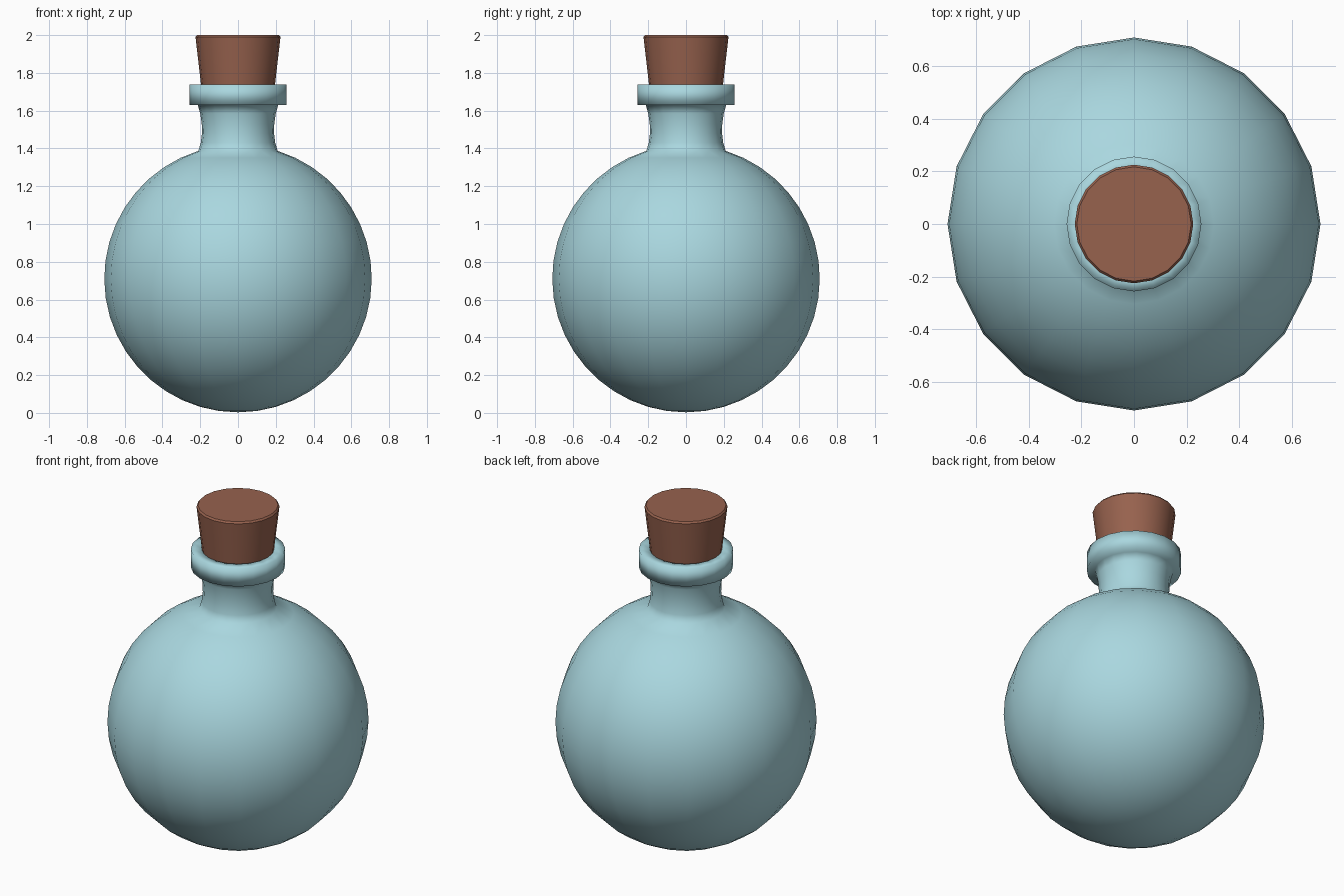
import bpy, bmesh, math

if "Cube" in bpy.data.objects:
    bpy.data.objects.remove(bpy.data.objects["Cube"])

SEG = 20


def material(name, rgb):
    m = bpy.data.materials.new(name)
    m.diffuse_color = (*rgb, 1)
    m.use_nodes = True
    m.node_tree.nodes["Principled BSDF"].inputs["Base Color"].default_value = m.diffuse_color
    return m


def lathe(name, profile, mat, sharp_angle):
    """Revolve (radius, z) points around z; radius 0 makes a pole."""
    bm = bmesh.new()
    rings = []
    for r, z in profile:
        if r == 0:
            rings.append([bm.verts.new((0, 0, z))] * SEG)
        else:
            rings.append([bm.verts.new((r * math.cos(2 * math.pi * i / SEG),
                                        r * math.sin(2 * math.pi * i / SEG), z))
                          for i in range(SEG)])
    for a, b in zip(rings, rings[1:]):
        for i in range(SEG):
            j = (i + 1) % SEG
            bm.faces.new(list(dict.fromkeys((a[i], a[j], b[j], b[i]))))
    bmesh.ops.recalc_face_normals(bm, faces=bm.faces)
    mesh = bpy.data.meshes.new(name)
    bm.to_mesh(mesh)
    bm.free()
    mesh.materials.append(mat)
    ob = bpy.data.objects.new(name, mesh)
    bpy.context.collection.objects.link(ob)
    bpy.context.view_layer.objects.active = ob
    ob.select_set(True)
    bpy.ops.object.shade_smooth_by_angle(angle=math.radians(sharp_angle))
    ob.select_set(False)
    return ob


glass = material("pale blue glass", (0.40, 0.68, 0.74))
cork = material("brown cork", (0.31, 0.122, 0.076))

# Round belly, from the bottom pole up to the neck
R, CZ, STEPS = 0.708, 0.711, 20
end = math.pi - math.asin(0.21 / R)
belly = [(0, CZ - R)] + [(R * math.sin(end * k / STEPS), CZ - R * math.cos(end * k / STEPS))
                         for k in range(1, STEPS + 1)]
# Pinched neck, then the lip with its closed mouth under the stopper
neck = [(0.197, 1.43), (0.191, 1.48), (0.192, 1.53), (0.2, 1.585), (0.213, 1.63)]
lip = [(0.256, 1.63), (0.256, 1.738), (0.197, 1.738), (0.185, 1.70), (0, 1.70)]
lathe("bottle", belly + neck + lip, glass, 100)

# Tapered stopper with a small bevel at the top
lathe("stopper", [(0, 1.705), (0.192, 1.705), (0.225, 1.99), (0.217, 2.0), (0, 2.0)], cork, 30)
